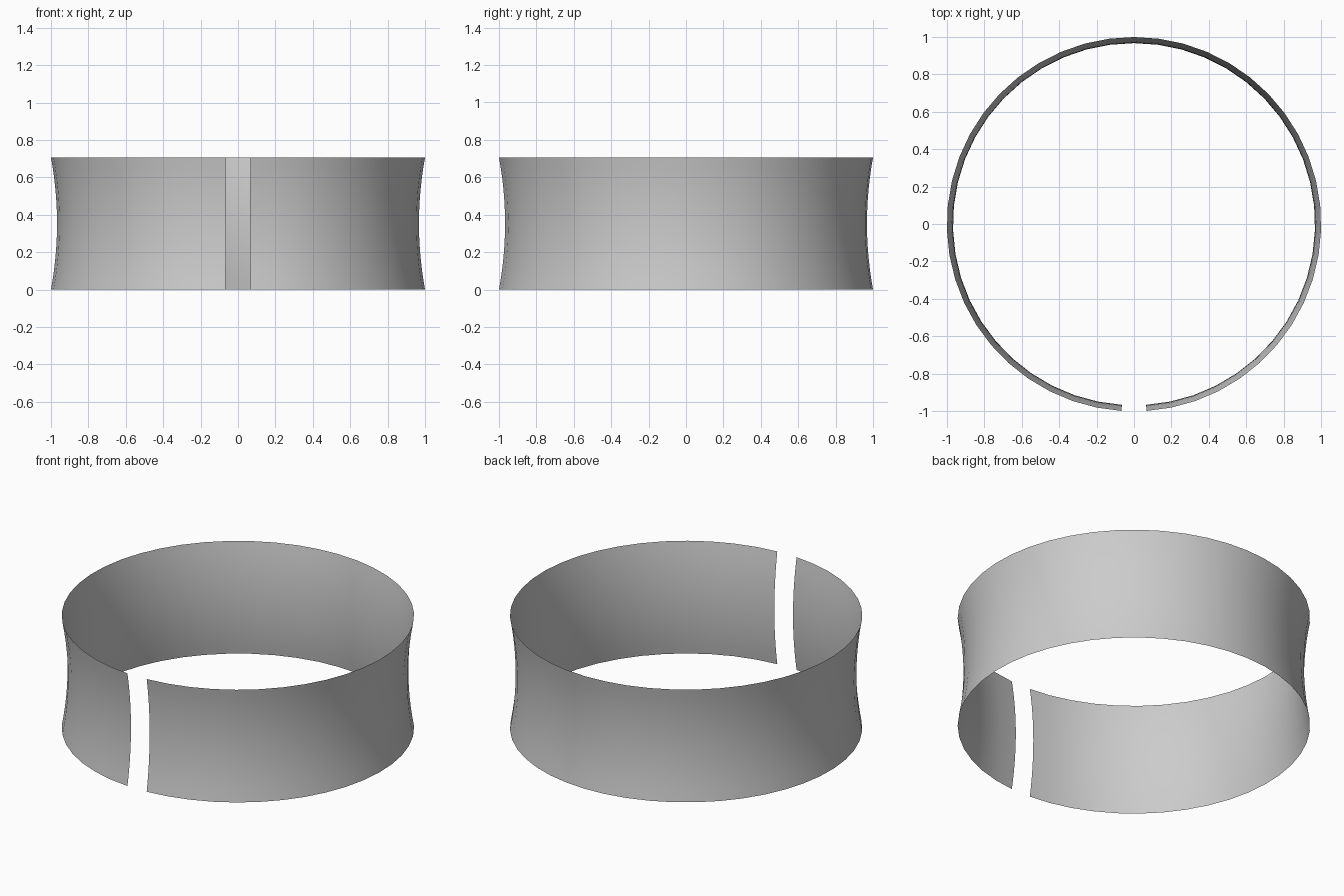
import bpy, bmesh
from math import sin, cos, pi

if "Cube" in bpy.data.objects:
    bpy.data.objects.remove(bpy.data.objects["Cube"])

SIDES, ROWS = 47, 12          # one of the 47 sides is left open at the front
HEIGHT, RADIUS, WAIST = 0.706, 1.0006, 0.968

bm = bmesh.new()

# Rows of points around the band, pinched along a shallow curve at mid height
rows = []
for j in range(ROWS + 1):
    t = 2 * j / ROWS - 1
    r = WAIST + (RADIUS - WAIST) * t * t
    row = []
    for i in range(SIDES):
        a = -pi / 2 + 2 * pi * (i + 0.5) / SIDES
        row.append(bm.verts.new((r * cos(a), r * sin(a) - 0.001, HEIGHT * j / ROWS)))
    rows.append(row)

# Single-sheet wall, not closed across the front slot
for low, high in zip(rows, rows[1:]):
    for i in range(SIDES - 1):
        f = bm.faces.new((low[i], low[i + 1], high[i + 1], high[i]))
        f.smooth = True

mesh = bpy.data.meshes.new("split_band")
bm.to_mesh(mesh)
bm.free()
band = bpy.data.objects.new("split_band", mesh)
bpy.context.collection.objects.link(band)
